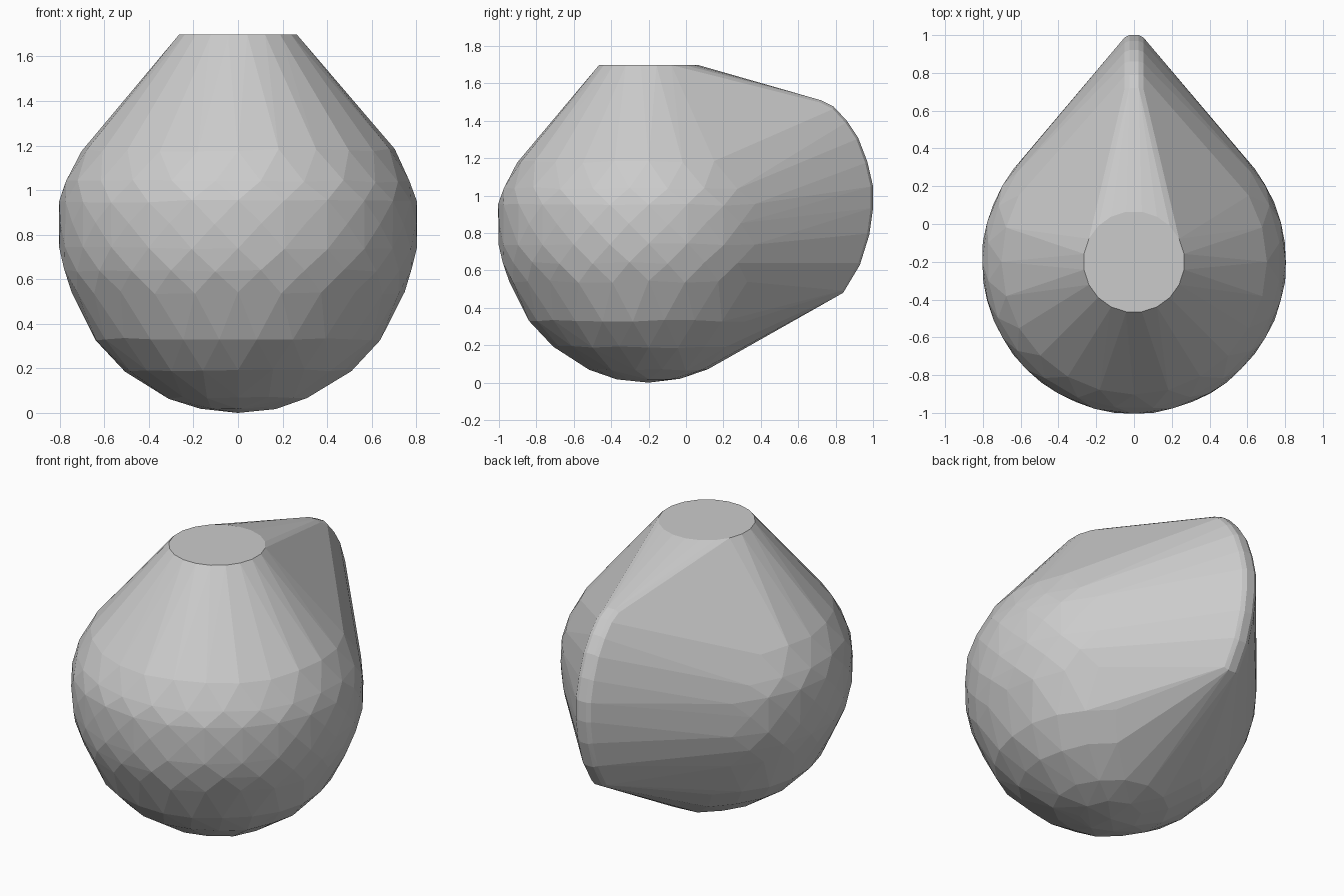
import bpy, bmesh, math, random
from mathutils import Vector

if "Cube" in bpy.data.objects:
    bpy.data.objects.remove(bpy.data.objects["Cube"])

random.seed(4)
CY = -0.2
points = []


def ring(r, z, n, phase=0.0, jitter=0.0):
    """Horizontal ring of hull points around the body axis."""
    for i in range(n):
        a = 2 * math.pi * (i + phase) / n
        s = 1 - random.uniform(0, jitter)
        points.append(Vector((r * s * math.cos(a), CY + r * s * math.sin(a),
                              z + random.uniform(-1, 1) * jitter)))


# Round faceted body
points.append(Vector((0, CY, 0)))
body = [(0.17, 0.022, 8), (0.32, 0.068, 14), (0.51, 0.19, 20), (0.645, 0.33, 24),
        (0.75, 0.54, 24), (0.787, 0.64, 24), (0.806, 0.74, 24), (0.808, 0.85, 24),
        (0.806, 0.95, 24), (0.78, 1.04, 24), (0.705, 1.18, 24)]
for i, (r, z, n) in enumerate(body):
    ring(r, z, n, 0.5 * (i % 2), 0.006)

# Flat round top with a tiny lip
ring(0.283, 1.68, 20, 0.5)
ring(0.268, 1.698, 20, 0.5)

# Rounded back ridge
ridge = [(0.72, 1.51), (0.79, 1.475), (0.86, 1.4), (0.92, 1.31), (0.97, 1.18),
         (1.0, 1.05), (1.0, 0.93), (0.98, 0.79), (0.93, 0.63), (0.84, 0.48),
         (0.79, 0.455)]
centre = Vector((0, 0.62, 1.0))
for y, z in ridge:
    p = Vector((0, y, z))
    inward = (centre - p).normalized()
    for side in (-1, 1):
        for x, inset in ((0.025, 0.0), (0.05, 0.013), (0.065, 0.04)):
            points.append(p + inward * inset + Vector((side * x, 0, 0)))

# Wrap everything in one convex skin
bm = bmesh.new()
for p in points:
    bm.verts.new(p)
res = bmesh.ops.convex_hull(bm, input=bm.verts)
loose = {g for g in res["geom_interior"] + res["geom_unused"]
         if isinstance(g, bmesh.types.BMVert)}
bmesh.ops.delete(bm, geom=[v for v in loose if v.is_valid and not v.link_faces],
                 context='VERTS')
bmesh.ops.dissolve_limit(bm, angle_limit=math.radians(1.5), verts=bm.verts, edges=bm.edges)
bmesh.ops.recalc_face_normals(bm, faces=bm.faces)
mesh = bpy.data.meshes.new("faceted_body")
bm.to_mesh(mesh)
bm.free()
obj = bpy.data.objects.new("faceted_body", mesh)
bpy.context.collection.objects.link(obj)
